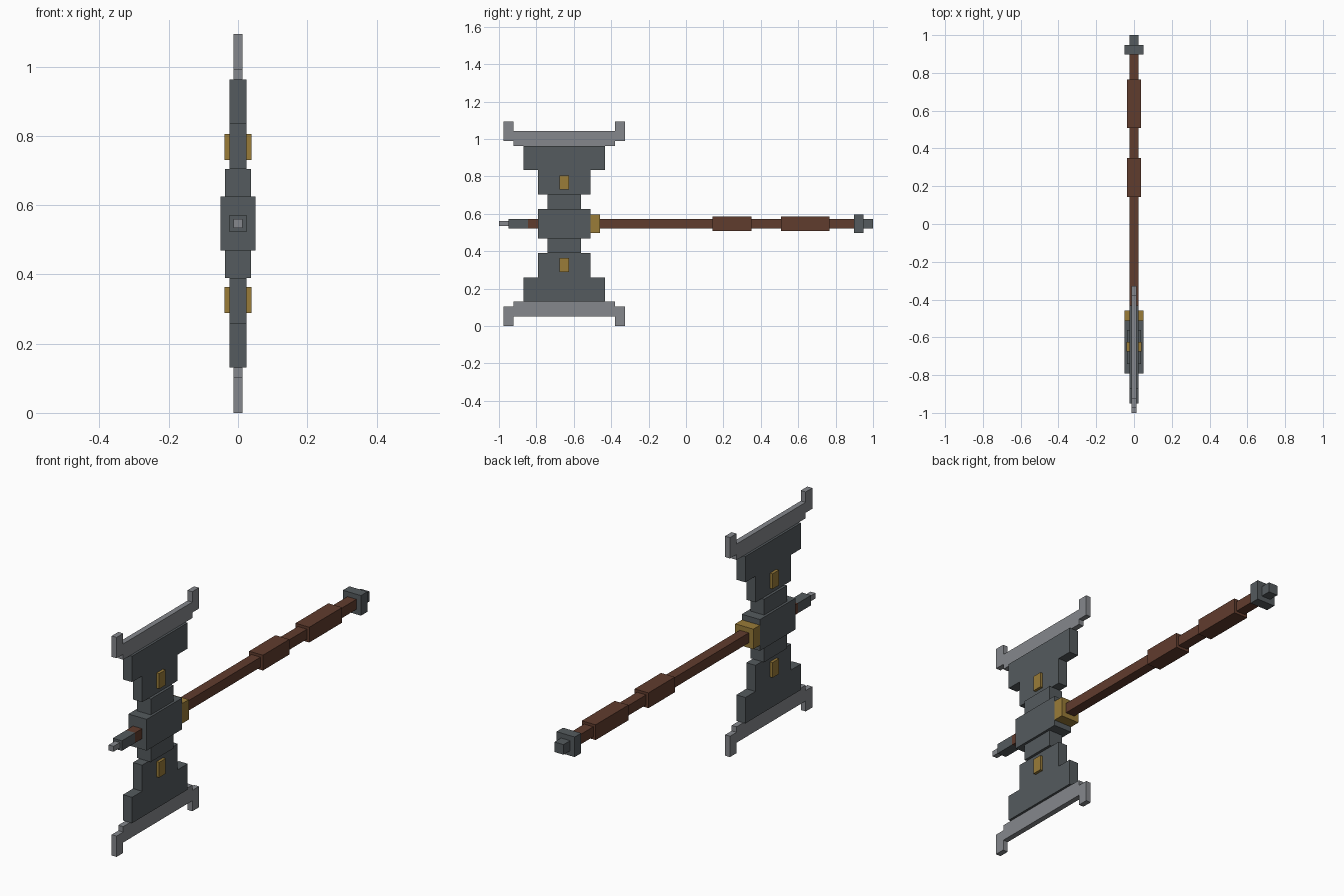
import bpy
import bmesh

cube = bpy.data.objects.get("Cube")
if cube:
    bpy.data.objects.remove(cube, do_unlink=True)

MID = 0.547      # height of the handle axis
HEAD = -0.651    # y of the head centre


def material(name, rgb):
    m = bpy.data.materials.new(name)
    m.use_nodes = True
    m.diffuse_color = (*rgb, 1)
    bsdf = next(n for n in m.node_tree.nodes if n.type == 'BSDF_PRINCIPLED')
    bsdf.inputs["Base Color"].default_value = (*rgb, 1)
    return m


steel = material("dark steel", (0.09, 0.104, 0.112))
blade_edge = material("light steel", (0.235, 0.245, 0.262))
wood = material("brown wood", (0.118, 0.045, 0.027))
gold = material("dull gold", (0.32, 0.2, 0.04))


def slab(name, outline, half_x, mat):
    """Extrude a (y, z) outline evenly to both sides of x = 0."""
    bm = bmesh.new()
    face = bm.faces.new([bm.verts.new((-half_x, y, z)) for y, z in outline])
    grown = bmesh.ops.extrude_face_region(bm, geom=[face], use_keep_orig=True)
    moved = [v for v in grown["geom"] if isinstance(v, bmesh.types.BMVert)]
    bmesh.ops.translate(bm, verts=moved, vec=(2 * half_x, 0, 0))
    bmesh.ops.recalc_face_normals(bm, faces=bm.faces)
    mesh = bpy.data.meshes.new(name)
    bm.to_mesh(mesh)
    bm.free()
    mesh.materials.append(mat)
    obj = bpy.data.objects.new(name, mesh)
    bpy.context.collection.objects.link(obj)


def bar(name, y0, y1, half_x, half_z, mat):
    """Box centred on the handle axis."""
    slab(name, [(y0, MID - half_z), (y1, MID - half_z),
                (y1, MID + half_z), (y0, MID + half_z)], half_x, mat)


def head_part(name, half_outline, half_x, mat, side):
    """Mirror (half width, rise) points across the head centre."""
    right = [(HEAD + w, MID + side * h) for w, h in half_outline]
    left = [(HEAD - w, MID + side * h) for w, h in reversed(half_outline)]
    slab(name, right + left, half_x, mat)


# Handle with grips and pommel
bar("handle", -0.845, 0.897, 0.025, 0.025, wood)
bar("front_grip", 0.142, 0.35, 0.038, 0.038, wood)
bar("rear_grip", 0.507, 0.766, 0.038, 0.038, wood)
bar("pommel", 0.897, 0.948, 0.05, 0.05, steel)
bar("pommel_cap", 0.948, 1.0, 0.025, 0.025, steel)

# Front spike, hub and collar
bar("spike_base", -0.95, -0.845, 0.025, 0.025, steel)
bar("spike_tip", -1.0, -0.95, 0.0135, 0.0135, blade_edge)
bar("hub", -0.791, -0.511, 0.05, 0.078, steel)
bar("collar", -0.511, -0.459, 0.05, 0.05, gold)
bar("neck", HEAD - 0.09, HEAD + 0.09, 0.038, 0.157, steel)

# Matching blades above and below
for label, side in (("upper", 1), ("lower", -1)):
    head_part(label + "_blade",
              [(0.14, 0.157), (0.14, 0.287), (0.219, 0.287), (0.219, 0.416)],
              0.025, steel, side)
    head_part(label + "_cutting_edge",
              [(0.272, 0.416), (0.272, 0.443), (0.324, 0.443),
               (0.324, 0.547), (0.272, 0.547), (0.272, 0.495)],
              0.0135, blade_edge, side)
    head_part(label + "_gold_stud", [(0.025, 0.183), (0.025, 0.259)],
              0.039, gold, side)
